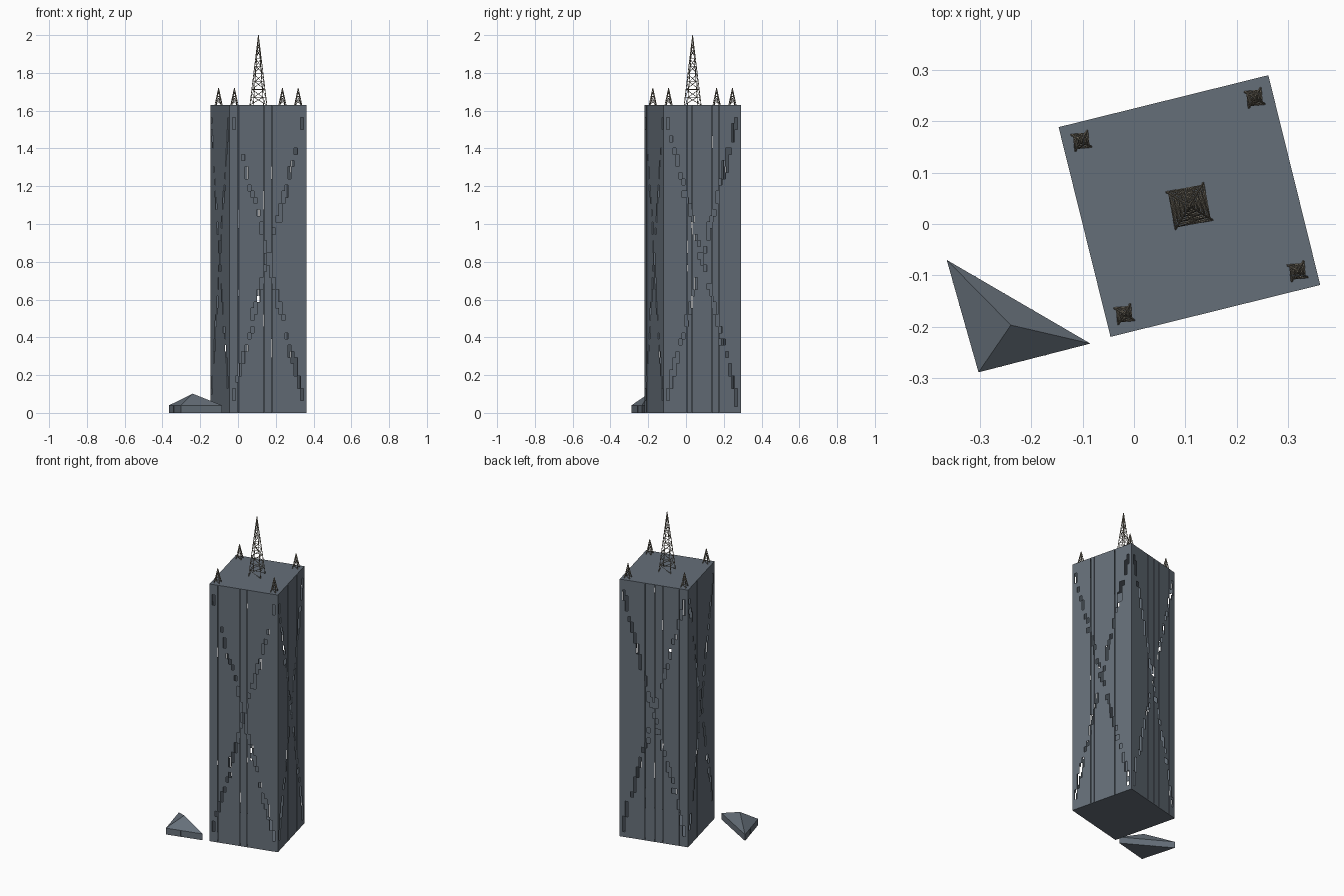
import bpy
import bmesh
import math
import random
from mathutils import Matrix, Vector

random.seed(11)
cube = bpy.data.objects.get("Cube")
if cube:
    bpy.data.objects.remove(cube)

HEIGHT = 1.63
SIDE = 0.421
TURN = math.radians(13.9)
PLACE = Matrix.Translation((0.108, 0.035, 0)) @ Matrix.Rotation(TURN, 4, 'Z')


def material(name, colour):
    mat = bpy.data.materials.new(name)
    mat.use_nodes = True
    mat.diffuse_color = (*colour, 1)
    mat.node_tree.nodes["Principled BSDF"].inputs["Base Color"].default_value = (*colour, 1)
    return mat


slate = material("slate grey", (0.131, 0.158, 0.19))
iron = material("brown iron", (0.23, 0.205, 0.16))


def add_object(name, bm, mat, matrix=Matrix.Identity(4)):
    mesh = bpy.data.meshes.new(name)
    bm.to_mesh(mesh)
    bm.free()
    mesh.materials.append(mat)
    obj = bpy.data.objects.new(name, mesh)
    obj.matrix_world = matrix
    bpy.context.collection.objects.link(obj)
    return obj


# Hollow tower walls, pierced by stepped diagonal openings and vertical slits
def wall(name, angle, slits):
    cols, rows, slit = 25, 50, 0.007
    edges = sorted([i / cols for i in range(cols + 1)]
                   + [s + d for s in slits for d in (0, slit)])
    bm = bmesh.new()
    grid = [[bm.verts.new(((u - 0.5) * SIDE, -SIDE / 2, HEIGHT * r / rows))
             for u in edges] for r in range(rows + 1)]
    for r in range(rows):
        v = (r + 0.5) / rows
        shift = random.uniform(-0.012, 0.012)
        for c in range(len(edges) - 1):
            u = (edges[c] + edges[c + 1]) / 2
            in_slit = any(s < u < s + slit for s in slits)
            near = min(abs(u - v + shift), abs(u + v - 1 + shift))
            on_cross = 0.03 < u < 0.97 and near < 0.025 and random.random() < 0.7
            if not in_slit and not on_cross:
                bm.faces.new((grid[r][c], grid[r][c + 1], grid[r + 1][c + 1], grid[r + 1][c]))
    loose = [p for p in bm.verts if not p.link_faces]
    bmesh.ops.delete(bm, geom=loose, context='VERTS')
    obj = add_object(name, bm, slate, PLACE @ Matrix.Rotation(angle, 4, 'Z'))
    thick = obj.modifiers.new("thickness", 'SOLIDIFY')
    thick.thickness = 0.002
    thick.offset = -1


wall("front_wall", 0, (0.115, 0.445, 0.545))
wall("left_wall", math.pi / 2, (0.305, 0.37, 0.625, 0.71))
wall("back_wall", math.pi, (0.37, 0.51, 0.625, 0.87))
wall("right_wall", -math.pi / 2, (0.345, 0.825))

# Closed roof and floor
for name, z in (("roof", HEIGHT - 0.002), ("floor", 0.002)):
    bm = bmesh.new()
    bmesh.ops.create_cube(bm, size=1, matrix=PLACE @ Matrix.Translation((0, 0, z))
                          @ Matrix.Diagonal((SIDE, SIDE, 0.004, 1)))
    add_object(name, bm, slate)


# Tapered lattice masts
def strut(bm, a, b, radius):
    d = b - a
    matrix = Matrix.Translation((a + b) / 2) @ d.to_track_quat('Z', 'Y').to_matrix().to_4x4()
    bmesh.ops.create_cone(bm, cap_ends=True, segments=4, radius1=radius, radius2=radius,
                          depth=d.length, matrix=matrix)


def mast(name, x, y, half, height, levels, radius):
    bm = bmesh.new()
    rings = []
    for i in range(levels + 1):
        t = i / (levels + 1)
        w = half * (1 - t)
        rings.append([Vector((sx * w, sy * w, height * t))
                      for sx, sy in ((-1, -1), (1, -1), (1, 1), (-1, 1))])
    tip = Vector((0, 0, height))
    for k in range(4):
        strut(bm, rings[0][k], tip, radius * 1.4)
        n = (k + 1) % 4
        for i in range(levels):
            # Braces zigzag up each side
            a, b = (k, n) if i % 2 else (n, k)
            strut(bm, rings[i][a], rings[i + 1][b], radius)
            strut(bm, rings[i + 1][k], rings[i + 1][n], radius)
    add_object(name, bm, iron, PLACE @ Matrix.Translation((x, y, HEIGHT)))


mast("central_mast", 0, 0, 0.037, 0.37, 8, 0.0015)
for side, sx in (("right", -1), ("left", 1)):
    for end, sy in (("front", -1), ("back", 1)):
        mast(f"{end}_{side}_mast", sx * 0.174, sy * 0.174, 0.016, 0.09, 3, 0.0015)

# Low three-sided pyramid on a triangular plinth
corners = ((-0.365, -0.07), (-0.303, -0.289), (-0.085, -0.233))
bm = bmesh.new()
low = [bm.verts.new((x, y, 0)) for x, y in corners]
high = [bm.verts.new((x, y, 0.04)) for x, y in corners]
apex = bm.verts.new((-0.24, -0.197, 0.102))
bm.faces.new(low[::-1])
for k in range(3):
    n = (k + 1) % 3
    bm.faces.new((low[k], low[n], high[n], high[k]))
    bm.faces.new((high[k], high[n], apex))
bmesh.ops.recalc_face_normals(bm, faces=bm.faces)
add_object("entrance_pyramid", bm, slate)

# Thin upright ribs along the plinth sides
bm = bmesh.new()
for k in range(3):
    a, b = Vector(corners[k]), Vector(corners[(k + 1) % 3])
    heading = math.atan2(b.y - a.y, b.x - a.x)
    for t in (0.2, 0.4, 0.6, 0.8):
        p = a.lerp(b, t)
        bmesh.ops.create_cube(bm, size=1, matrix=Matrix.Translation((p.x, p.y, 0.02))
                              @ Matrix.Rotation(heading, 4, 'Z')
                              @ Matrix.Diagonal((0.002, 0.0012, 0.038, 1)))
add_object("plinth_ribs", bm, slate)
